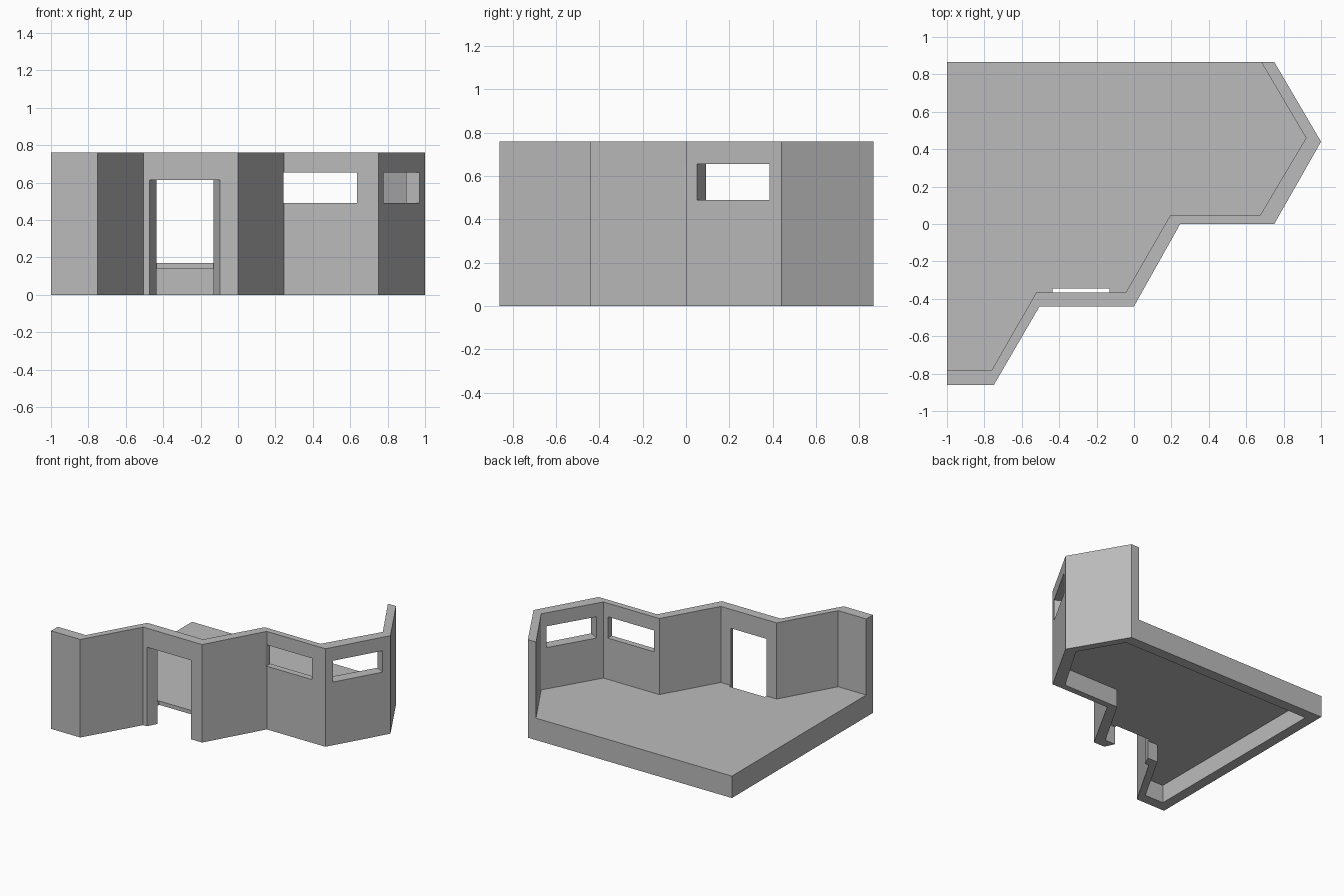
import bpy
import bmesh

if "Cube" in bpy.data.objects:
    bpy.data.objects.remove(bpy.data.objects["Cube"], do_unlink=True)

HEIGHT, FLOOR, UNDERSIDE = 0.76, 0.17, 0.14

grey = bpy.data.materials.new("stone_grey")
grey.use_nodes = True
colour = (0.5, 0.5, 0.5, 1)
grey.diffuse_color = colour
grey.node_tree.nodes["Principled BSDF"].inputs["Base Color"].default_value = colour


def prism(name, outline, bottom, top):
    """Upright solid over a plan outline."""
    bm = bmesh.new()
    face = bm.faces.new([bm.verts.new((x, y, bottom)) for x, y in outline])
    result = bmesh.ops.extrude_face_region(bm, geom=[face])
    raised = [v for v in result["geom"] if isinstance(v, bmesh.types.BMVert)]
    bmesh.ops.translate(bm, verts=raised, vec=(0, 0, top - bottom))
    bmesh.ops.recalc_face_normals(bm, faces=bm.faces)
    mesh = bpy.data.meshes.new(name)
    bm.to_mesh(mesh)
    bm.free()
    mesh.materials.append(grey)
    obj = bpy.data.objects.new(name, mesh)
    bpy.context.collection.objects.link(obj)
    return obj


def cut(target, outline, bottom, top):
    """Subtract a prism from the target."""
    cutter = prism("cutter", outline, bottom, top)
    cutter.hide_render = True
    mod = target.modifiers.new("cut", "BOOLEAN")
    mod.operation = "DIFFERENCE"
    mod.solver = "EXACT"
    mod.object = cutter
    bpy.context.view_layer.objects.active = target
    bpy.ops.object.modifier_apply(modifier=mod.name)
    bpy.data.objects.remove(cutter, do_unlink=True)


# Plan outlines of the zigzag wall, outside and inside
outer = [(-1, -0.862), (-0.75, -0.862), (-0.505, -0.44), (0, -0.44),
         (0.247, 0), (0.75, 0), (1, 0.44), (0.75, 0.866)]
inner = [(-0.76, -0.78), (-0.522, -0.365), (-0.043, -0.365),
         (0.195, 0.048), (0.675, 0.048), (0.92, 0.46)]

building = prism("walls_and_floor", outer + [(-1, 0.866)], 0, HEIGHT)

# Room, open to the back and one side
cut(building, [(-1.2, -0.78)] + inner + [(0.68, 0.866), (0.562, 1.066), (-1.2, 1.066)],
    FLOOR, 1)

# Hollow under the floor, leaving a rim all round
cut(building, [(-0.92, -0.78)] + inner + [(0.73, 0.785), (-0.92, 0.785)], -0.1, UNDERSIDE)

# Doorway with splayed jambs and a shallow threshold notch
cut(building, [(-0.483, -0.46), (-0.087, -0.46), (-0.13, -0.365), (-0.13, -0.345),
               (-0.435, -0.345), (-0.435, -0.365)], -0.1, 0.613)

# Window slots: one in the straight wall, one square to the angled wall
cut(building, [(0.243, -0.05), (0.637, -0.05), (0.637, 0.1), (0.243, 0.1)], 0.49, 0.655)
start, end = (0.778, 0.05), (0.969, 0.386)
nx, ny = -0.87, 0.495
cut(building, [(px + nx * d, py + ny * d)
               for (px, py), d in ((start, -0.05), (end, -0.05), (end, 0.14), (start, 0.14))],
    0.49, 0.655)
